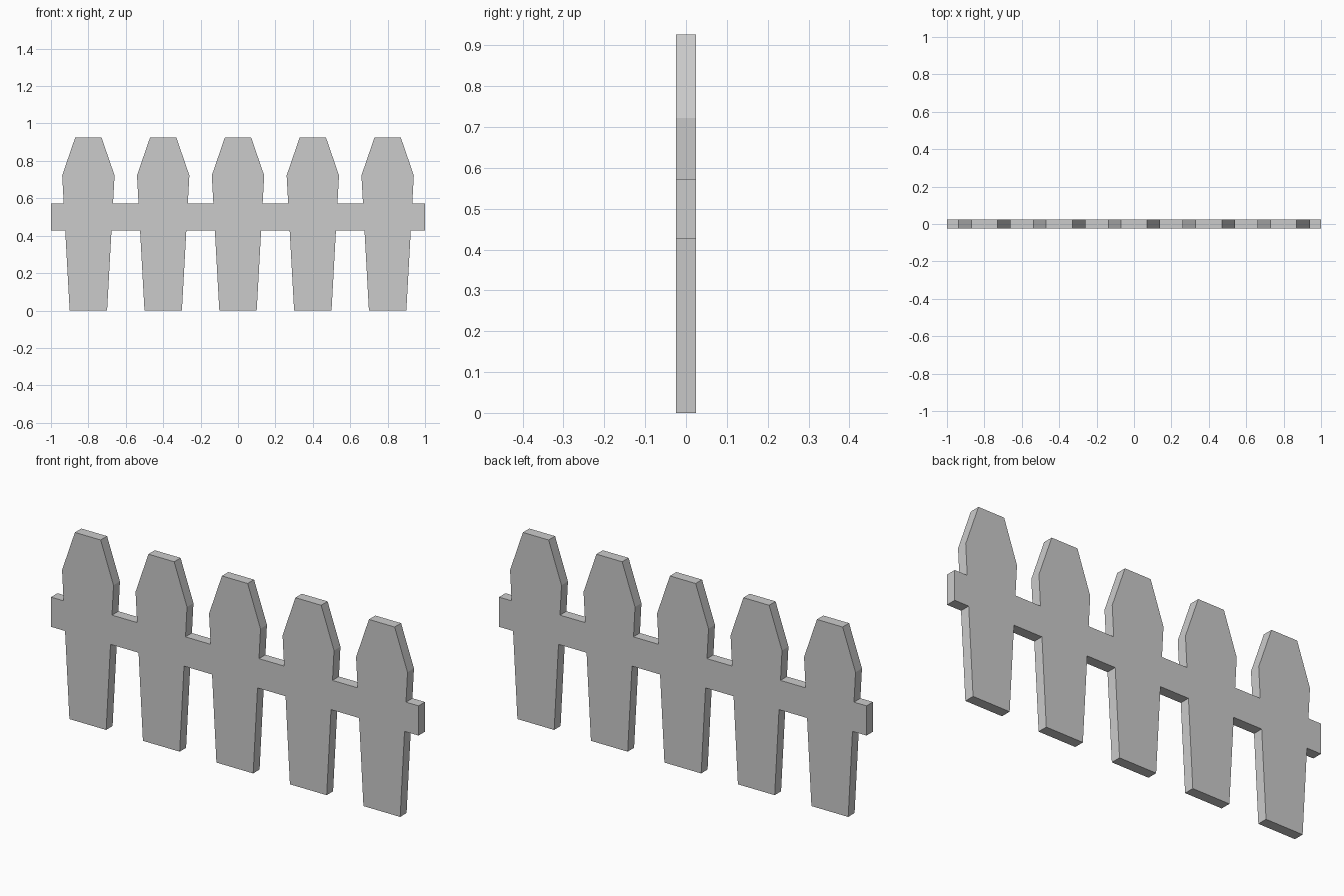
import bpy, bmesh

if "Cube" in bpy.data.objects:
    bpy.data.objects.remove(bpy.data.objects["Cube"])

HALF_T = 0.025                      # half thickness
RAIL_LO, RAIL_HI = 0.427, 0.573     # rail heights
SHOULDER, TOP = 0.722, 0.926
FOOT_W, SHOULDER_W, TOP_W = 0.10, 0.14, 0.07   # picket half widths
CENTRES = [-0.8, -0.4, 0.0, 0.4, 0.8]


def half_width(z):
    """Half width of the picket's tapered lower body at height z."""
    return FOOT_W + (SHOULDER_W - FOOT_W) * z / SHOULDER


# Silhouette: along the pointed tops, then back along the feet
top_half = [(half_width(RAIL_HI), RAIL_HI), (SHOULDER_W, SHOULDER), (TOP_W, TOP)]
foot_half = [(half_width(RAIL_LO), RAIL_LO), (FOOT_W, 0.0)]
outline = [(-1.0, RAIL_LO), (-1.0, RAIL_HI)]
for c in CENTRES:
    outline += [(c - w, z) for w, z in top_half]
    outline += [(c + w, z) for w, z in reversed(top_half)]
outline += [(1.0, RAIL_HI), (1.0, RAIL_LO)]
for c in reversed(CENTRES):
    outline += [(c + w, z) for w, z in foot_half]
    outline += [(c - w, z) for w, z in reversed(foot_half)]

# Fence panel: pickets and rail are flush, cut from one board
bm = bmesh.new()
face = bm.faces.new([bm.verts.new((x, -HALF_T, z)) for x, z in outline])
ext = bmesh.ops.extrude_face_region(bm, geom=[face], use_keep_orig=True)
moved = [g for g in ext["geom"] if isinstance(g, bmesh.types.BMVert)]
bmesh.ops.translate(bm, verts=moved, vec=(0, 2 * HALF_T, 0))
bmesh.ops.recalc_face_normals(bm, faces=bm.faces)
mesh = bpy.data.meshes.new("picket_fence")
bm.to_mesh(mesh)
bm.free()
bpy.context.collection.objects.link(bpy.data.objects.new("picket_fence", mesh))
